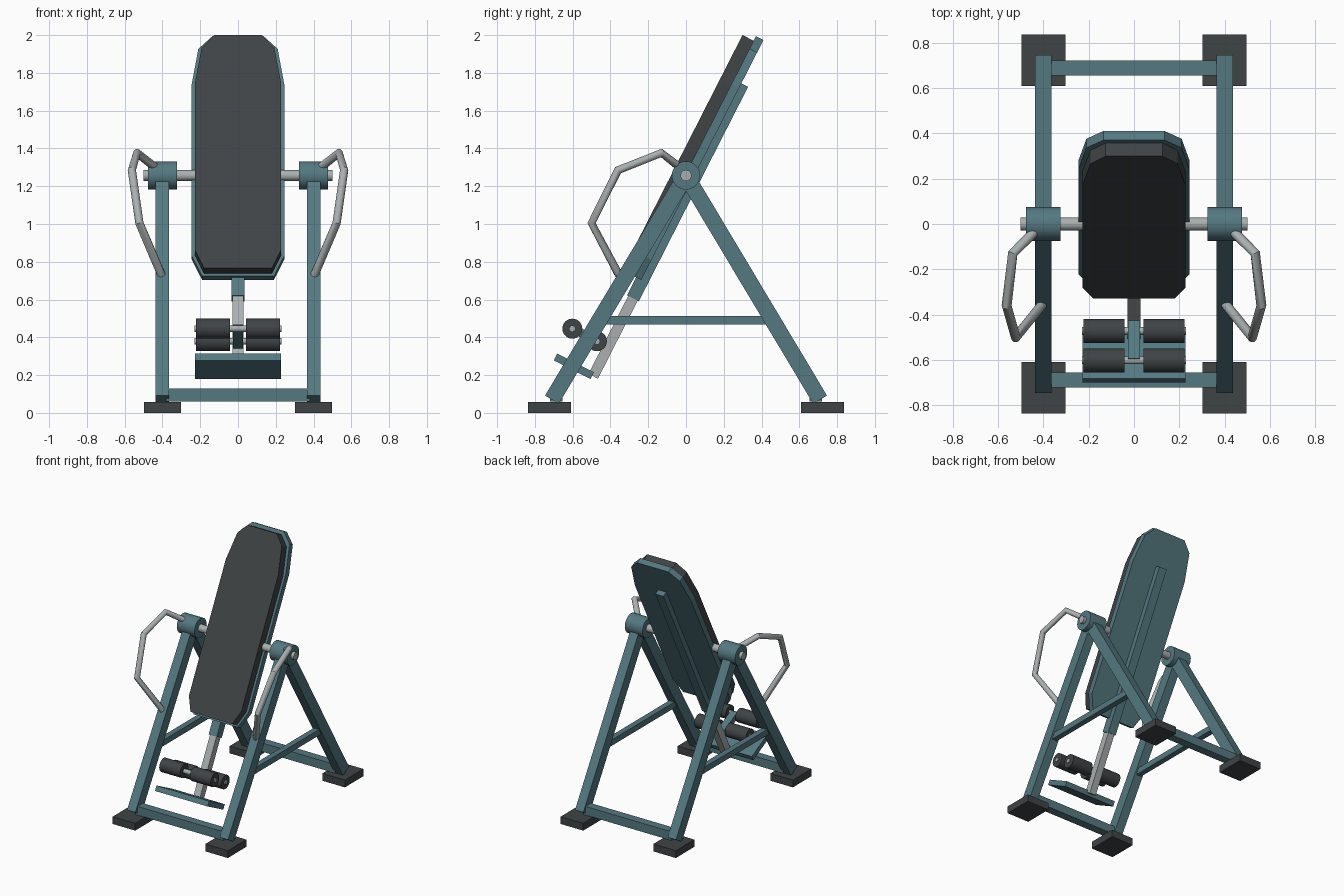
import bpy, bmesh
from math import radians, pi
from mathutils import Matrix, Vector

if "Cube" in bpy.data.objects:
    bpy.data.objects.remove(bpy.data.objects["Cube"])


def mat(name, rgb):
    m = bpy.data.materials.new(name)
    m.diffuse_color = (*rgb, 1)
    m.use_nodes = True
    m.node_tree.nodes["Principled BSDF"].inputs["Base Color"].default_value = m.diffuse_color
    return m


TEAL = mat("teal_paint", (0.09, 0.19, 0.22))
DARK = mat("dark_foam", (0.05, 0.057, 0.06))
STEEL = mat("steel", (0.40, 0.43, 0.43))

PIVOT = Vector((0, 0, 1.257))
# Tilted frame of the table: local z runs up the board, local -y faces its front
TILT = Matrix.Translation(PIVOT) @ Matrix.Rotation(radians(-27), 4, 'X')
WORLD = Matrix.Identity(4)


def finish(name, bm, material, frame=WORLD, smooth=False):
    bmesh.ops.recalc_face_normals(bm, faces=bm.faces)
    me = bpy.data.meshes.new(name)
    bm.to_mesh(me)
    bm.free()
    me.transform(frame)
    me.materials.append(material)
    ob = bpy.data.objects.new(name, me)
    bpy.context.collection.objects.link(ob)
    if smooth:
        bpy.ops.object.select_all(action='DESELECT')
        ob.select_set(True)
        bpy.context.view_layer.objects.active = ob
        bpy.ops.object.shade_smooth_by_angle(angle=radians(35))
    return ob


def box(name, center, size, material, frame=WORLD):
    bm = bmesh.new()
    bmesh.ops.create_cube(bm, size=1)
    bm.transform(Matrix.Translation(center) @ Matrix.Diagonal((*size, 1)))
    return finish(name, bm, material, frame)


def rod_x(name, center, radius, length, material, frame=WORLD, sides=24):
    bm = bmesh.new()
    bmesh.ops.create_cone(bm, cap_ends=True, segments=sides, radius1=radius,
                          radius2=radius, depth=length)
    bm.transform(Matrix.Translation(center) @ Matrix.Rotation(pi / 2, 4, 'Y'))
    return finish(name, bm, material, frame, smooth=True)


def slab(name, half, y0, y1, material):
    """Mirror a half outline (x, z) and extrude it through the board's depth."""
    pts = half + [(-x, z) for x, z in reversed(half)]
    bm = bmesh.new()
    face = bm.faces.new([bm.verts.new((x, y0, z)) for x, z in pts])
    ext = bmesh.ops.extrude_face_region(bm, geom=[face])
    verts = [g for g in ext["geom"] if isinstance(g, bmesh.types.BMVert)]
    bmesh.ops.translate(bm, verts=verts, vec=(0, y1 - y0, 0))
    return finish(name, bm, material, TILT)


def tube(name, pts, radius, material):
    cu = bpy.data.curves.new(name, 'CURVE')
    cu.dimensions = '3D'
    cu.bevel_depth = radius
    cu.bevel_resolution = 4
    cu.use_fill_caps = True
    sp = cu.splines.new('POLY')
    sp.points.add(len(pts) - 1)
    for p, co in zip(sp.points, pts):
        p.co = (*co, 1)
    cu.materials.append(material)
    ob = bpy.data.objects.new(name, cu)
    bpy.context.collection.objects.link(ob)
    bpy.ops.object.select_all(action='DESELECT')
    ob.select_set(True)
    bpy.context.view_layer.objects.active = ob
    bpy.ops.object.convert(target='MESH')
    bpy.ops.object.shade_smooth_by_angle(angle=radians(35))


# A-frame: feet, legs and cross bars
for end, sy in (("front", -1), ("rear", 1)):
    for side, sx in (("left", -1), ("right", 1)):
        box(f"{end}_{side}_foot", (sx * 0.4, sy * 0.722, 0.0285),
            (0.195, 0.228, 0.057), DARK)
        low = Vector((sx * 0.4, sy * 0.71, 0.07))
        top = PIVOT + Vector((sx * 0.4, 0, 0))
        d = top - low
        lean = Matrix.Rotation(sy * pi / 2 - sy * Vector((abs(d.y), d.z)).angle_signed(
            Vector((1, 0))), 4, 'X')
        box(f"{end}_{side}_leg", (0, 0, 0), (0.072, 0.085, d.length), TEAL,
            Matrix.Translation((low + top) / 2) @ lean)
    box(f"{end}_cross_bar", (0, sy * 0.688, 0.095), (0.76, 0.066, 0.068), TEAL)

# Side braces, pivot hubs and hand grips
for side, sx in (("left", -1), ("right", 1)):
    box(f"{side}_brace", (sx * 0.4, 0, 0.49), (0.045, 0.90, 0.046), TEAL)
    rod_x(f"{side}_hub", (sx * 0.4, 0, 1.257), 0.075, 0.152, TEAL, sides=32)
    path = [(0.425, -0.02, 1.29), (0.535, -0.13, 1.376), (0.562, -0.36, 1.285),
            (0.522, -0.50, 1.005), (0.405, -0.355, 0.73)]
    tube(f"{side}_hand_grip", [(sx * x, y, z) for x, y, z in path], 0.022, STEEL)
rod_x("pivot_axle", PIVOT, 0.029, 1.0, STEEL)

# Back board and pad
slab("back_board", [(0.135, 0.825), (0.21, 0.75), (0.245, 0.54),
                    (0.245, -0.48), (0.19, -0.60)], -0.005, 0.04, TEAL)
slab("back_pad", [(0.125, 0.798), (0.192, 0.725), (0.227, 0.52),
                  (0.227, -0.48), (0.18, -0.586)], -0.071, -0.005, DARK)

# Rail, sliding post, foot plate and roller bracket
box("back_rail", (0, 0.045, -0.07), (0.07, 0.07, 1.274), TEAL, TILT)
box("height_post", (0, 0.045, -0.835), (0.056, 0.056, 0.67), STEEL, TILT)
box("foot_plate", (0, -0.07, -1.17), (0.454, 0.218, 0.04), TEAL, TILT)
box("roller_bracket", (0, -0.07, -0.996), (0.055, 0.20, 0.045), TEAL, TILT)

# Ankle rollers
for row, y in (("front", -0.168), ("rear", -0.022)):
    rod_x(f"{row}_roller_axle", (0, y, -0.996), 0.017, 0.46, STEEL, TILT, 16)
    for side, sx in (("left", -1), ("right", 1)):
        rod_x(f"{row}_{side}_ankle_roller", (sx * 0.132, y, -0.996),
              0.053, 0.18, DARK, TILT)
